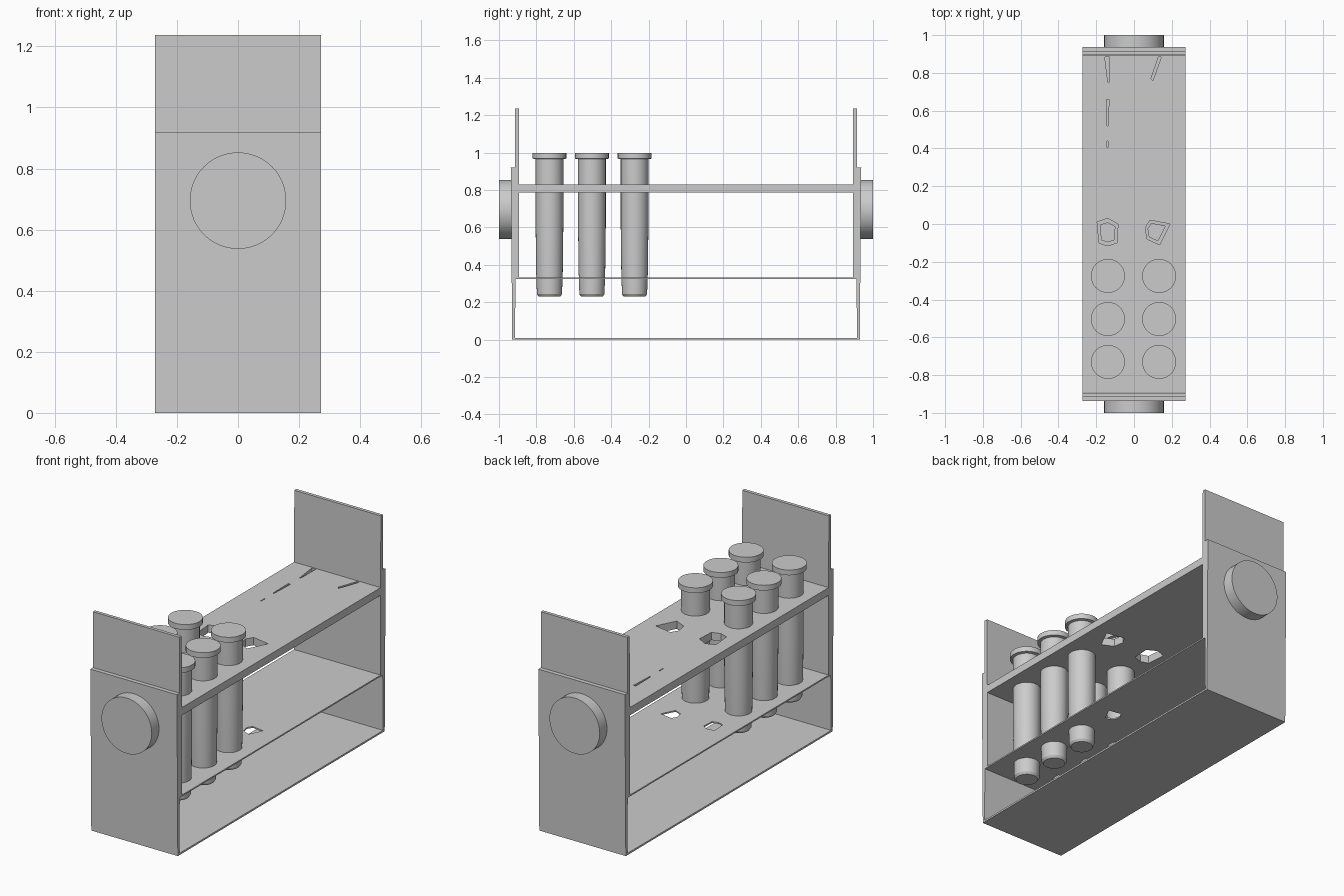
import bpy, bmesh, math

if "Cube" in bpy.data.objects:
    bpy.data.objects.remove(bpy.data.objects["Cube"])

W = 0.272  # half width of the rack


def make(name, verts, faces, smooth=False):
    me = bpy.data.meshes.new(name)
    me.from_pydata(verts, [], faces)
    bm = bmesh.new()
    bm.from_mesh(me)
    bmesh.ops.recalc_face_normals(bm, faces=bm.faces)
    bm.to_mesh(me)
    bm.free()
    ob = bpy.data.objects.new(name, me)
    bpy.context.collection.objects.link(ob)
    if smooth:
        bpy.ops.object.select_all(action='DESELECT')
        bpy.context.view_layer.objects.active = ob
        ob.select_set(True)
        bpy.ops.object.shade_smooth_by_angle(angle=math.radians(30))
    return ob


def prism(name, a, b):
    # joins two matching outlines with side walls and caps
    n = len(a)
    faces = [tuple(range(n)), tuple(range(n, 2 * n))]
    faces += [(i, (i + 1) % n, n + (i + 1) % n, n + i) for i in range(n)]
    return make(name, a + b, faces)


def extrude_x(name, yz):
    return prism(name, [(-W, y, z) for y, z in yz], [(W, y, z) for y, z in yz])


def lathe(name, profile, place, n=32):
    verts = [place(r * math.cos(2 * math.pi * i / n), r * math.sin(2 * math.pi * i / n), h)
             for r, h in profile for i in range(n)]
    faces = [tuple(range(n)), tuple(range(len(verts) - n, len(verts)))]
    for k in range(len(profile) - 1):
        for i in range(n):
            j = (i + 1) % n
            faces.append((k * n + i, k * n + j, (k + 1) * n + j, (k + 1) * n + i))
    return make(name, verts, faces, True)


def slab(name, y, z0, z1):
    return extrude_x(name, [(-y, z0), (y, z0), (y, z1), (-y, z1)])


# shelves
top_shelf = slab("top_shelf", 0.895, 0.786, 0.83)
middle_shelf = slab("middle_shelf", 0.91, 0.325, 0.333)
slab("base_plate", 0.92, 0.0, 0.01)

# end walls and knobs
for s, side in ((-1, "front"), (1, "back")):
    extrude_x(side + "_inner_panel", [(s * 0.892, 0.325), (s * 0.892, 0.83), (s * 0.894, 1.237),
                                      (s * 0.913, 1.237), (s * 0.913, 0.325)])
    extrude_x(side + "_outer_panel", [(s * 0.915, 0.0), (s * 0.911, 0.325), (s * 0.911, 0.92),
                                      (s * 0.937, 0.92), (s * 0.929, 0.0)])
    lathe(side + "_knob", [(0.158, 0.925), (0.158, 1.0)],
          lambda u, v, h: (u, s * h, 0.695 + v), 48)

# test tubes with caps
profile = [(0.058, 0.23), (0.067, 0.243), (0.071, 0.36), (0.074, 0.6), (0.074, 0.965),
           (0.09, 0.968), (0.09, 0.998)]
for x in (-0.138, 0.133):
    for y in (-0.73, -0.503, -0.275):
        lathe("test_tube", profile, lambda u, v, h: (x + u, y + v, h))

# ragged holes and slits through the shelves
holes = [
    [(-.195, .01), (-.14, .03), (-.085, 0), (-.09, -.10), (-.14, -.115), (-.185, -.1)],
    [(.06, -.02), (.085, .02), (.19, .0), (.135, -.11), (.07, -.08)],
]
slits = [
    [(-.144, .52), (-.138, .52), (-.132, .66), (-.146, .66)],
    [(-.142, .405), (-.137, .405), (-.137, .44), (-.142, .44)],
    [(-.138, .75), (-.132, .75), (-.13, .885), (-.155, .885)],
    [(.09, .77), (.10, .76), (.145, .885), (.13, .885)],
]


def cut(ob, outline, z0, z1, scale=1.0):
    cx = sum(p[0] for p in outline) / len(outline)
    cy = sum(p[1] for p in outline) / len(outline)
    pts = [(cx + (x - cx) * scale, cy + (y - cy) * scale) for x, y in outline]
    tool = prism("hole_cutter", [(x, y, z0) for x, y in pts], [(x, y, z1) for x, y in pts])
    tool.hide_render = True
    tool.hide_viewport = True
    tool.display_type = 'WIRE'
    m = ob.modifiers.new("hole", 'BOOLEAN')
    m.operation = 'DIFFERENCE'
    m.solver = 'EXACT'
    m.object = tool


for h in holes:
    cut(top_shelf, h, 0.7, 0.9)
    cut(middle_shelf, h, 0.3, 0.36, 0.7)
for h in slits:
    cut(top_shelf, h, 0.7, 0.9)
